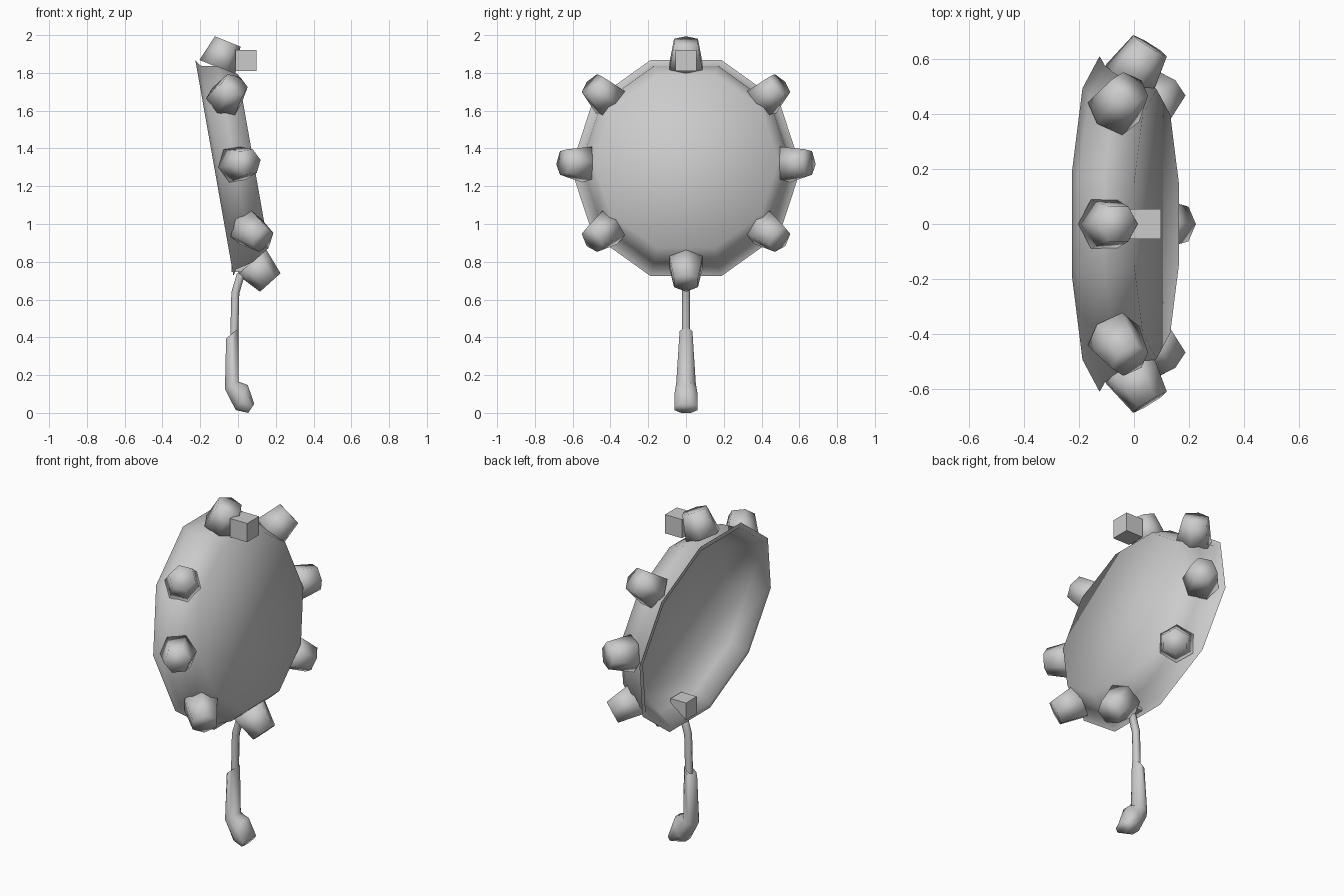
import bpy, bmesh, math
from mathutils import Vector

if "Cube" in bpy.data.objects:
    bpy.data.objects.remove(bpy.data.objects["Cube"])

# Tilted frame of the dish: N points out of its closed side, U up along its rim
TILT = math.radians(10)
N = Vector((math.cos(TILT), 0, math.sin(TILT)))
U = Vector((-math.sin(TILT), 0, math.cos(TILT)))
Y = Vector((0, 1, 0))
CENTRE = Vector((-0.125, 0, 1.30))


def ring(c, a, b, sides, start=0.0):
    """Points of an ellipse around c with half axes a and b."""
    return [c + a * math.cos(start + math.tau * i / sides)
            + b * math.sin(start + math.tau * i / sides) for i in range(sides)]


def loft(name, rings, smooth=50):
    """Skin a list of rings and close both ends."""
    bm = bmesh.new()
    loops = [[bm.verts.new(p) for p in r] for r in rings]
    for lo, hi in zip(loops, loops[1:]):
        for i in range(len(lo)):
            j = (i + 1) % len(lo)
            bm.faces.new((lo[i], lo[j], hi[j], hi[i]))
    bm.faces.new(loops[0][::-1])
    bm.faces.new(loops[-1])
    bmesh.ops.recalc_face_normals(bm, faces=bm.faces)
    me = bpy.data.meshes.new(name)
    bm.to_mesh(me)
    bm.free()
    ob = bpy.data.objects.new(name, me)
    bpy.context.collection.objects.link(ob)
    bpy.ops.object.select_all(action='DESELECT')
    ob.select_set(True)
    bpy.context.view_layer.objects.active = ob
    bpy.ops.object.shade_smooth_by_angle(angle=math.radians(smooth))
    return ob


# Dish: ten-sided shell, (radius, depth) from outer floor over the lip to inner floor
profile = [(0.49, 0.21), (0.555, 0.11), (0.575, 0.02), (0.61, 0.0),
           (0.58, 0.0), (0.535, 0.09), (0.46, 0.19)]
loft("dish", [ring(CENTRE + N * d, Y * r, U * r, 10) for r, d in profile], 85)

# Studs: eight tapered hexagonal pegs leaning outwards around the dish
LEAN = math.radians(32)
for k, deg in enumerate((0, 40, 90, 140, 180, 220, 270, 320)):
    a = math.radians(deg)
    radial = Y * math.cos(a) + U * math.sin(a)
    side = U * math.cos(a) - Y * math.sin(a)
    axis = radial * math.cos(LEAN) + N * math.sin(LEAN)
    cross = N * math.cos(LEAN) - radial * math.sin(LEAN)
    tip = CENTRE + radial * 0.648 + N * 0.186
    loft(f"stud_{k + 1}", [ring(tip - axis * 0.147, cross * 0.102, side * 0.102, 6),
                           ring(tip, cross * 0.073, side * 0.073, 6)], 120)

# Small blocks: one at the top, one at the handle joint inside the dish
for name, loc, size in (("top_block", (0.043, 0, 1.87), 0.11),
                        ("joint_block", (0.015, 0, 0.80), 0.10)):
    bpy.ops.mesh.primitive_cube_add(size=size, location=loc)
    bpy.context.object.name = name

# Stem: thin bent rod (x, z, cross-section half axis in x and z)
stem = [(0.05, 0.765, 0.010, -0.020), (0.012, 0.728, 0.018, -0.013),
        (-0.014, 0.64, 0.021, -0.004), (-0.02, 0.41, 0.021, 0.0)]
loft("handle_stem", [ring(Vector((x, 0, z)), Vector((dx, 0, dz)), Y * 0.022, 8)
                     for x, z, dx, dz in stem])

# Grip: flat-sided octagon, flaring into a hooked foot (x, z, half axis x, z, half width)
F = 1 / math.cos(math.pi / 8)
grip = [(-0.03, 0.425, 0.033, 0.027, 0.034), (-0.033, 0.15, 0.036, 0.02, 0.052),
        (0.02, 0.085, 0.032, 0.066, 0.06), (0.07, 0.028, 0.016, 0.024, 0.06)]
loft("handle_grip", [ring(Vector((x, 0, z)), Vector((dx, 0, dz)) * F, Y * w * F, 8, math.pi / 8)
                     for x, z, dx, dz, w in grip], 85)

# Rest the foot on the ground
bpy.context.view_layer.update()
low = min((o.matrix_world @ v.co).z for o in bpy.data.objects for v in o.data.vertices)
for o in bpy.data.objects:
    o.location.z -= low
